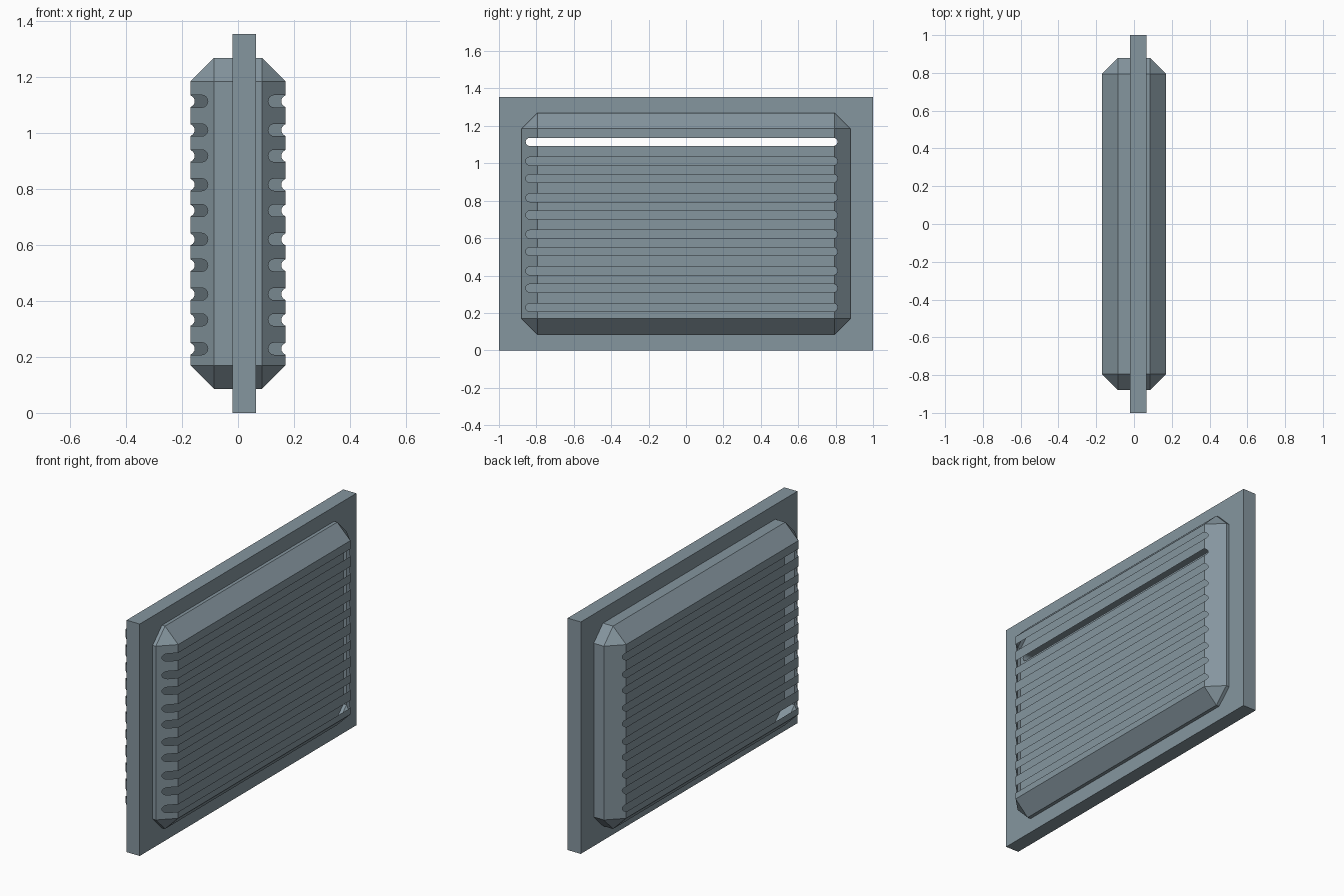
import bpy, bmesh, math
from mathutils import Matrix

if "Cube" in bpy.data.objects:
    bpy.data.objects.remove(bpy.data.objects["Cube"])

H = 1.355                      # plate height
CZ = H / 2
HX, HY, HZ, BEV = 0.17, 0.88, 0.5925, 0.085   # housing half sizes and chamfer
SLOT_R, Y0, Y1 = 0.022, -0.857, 0.81          # slot radius and ends

# blue-grey paint for both parts
paint = bpy.data.materials.new("blue_grey_paint")
paint.diffuse_color = (0.235, 0.303, 0.345, 1)
paint.use_nodes = True
paint.node_tree.nodes["Principled BSDF"].inputs["Base Color"].default_value = paint.diffuse_color


def make_object(name, bm):
    bmesh.ops.recalc_face_normals(bm, faces=bm.faces[:])
    me = bpy.data.meshes.new(name)
    bm.to_mesh(me)
    bm.free()
    me.materials.append(paint)
    ob = bpy.data.objects.new(name, me)
    bpy.context.collection.objects.link(ob)
    return ob


def box(bm, size, loc):
    m = Matrix.Translation(loc) @ Matrix.Diagonal((*size, 1))
    bmesh.ops.create_cube(bm, size=1, matrix=m)


def slot_cutter(name, heights):
    # round-ended bars running through the whole model along x
    bm = bmesh.new()
    n = 8
    for z in heights:
        ring = []
        for yc, start in ((Y1 - SLOT_R, -math.pi / 2), (Y0 + SLOT_R, math.pi / 2)):
            for i in range(n + 1):
                a = start + math.pi * i / n
                ring.append(bm.verts.new((-0.3, yc + SLOT_R * math.cos(a), z + SLOT_R * math.sin(a))))
        f = bm.faces.new(ring)
        ext = bmesh.ops.extrude_face_region(bm, geom=[f])
        top = [v for v in ext["geom"] if isinstance(v, bmesh.types.BMVert)]
        bmesh.ops.translate(bm, verts=top, vec=(0.6, 0, 0))
    ob = make_object(name, bm)
    ob.hide_render = True
    return ob


def cut(ob, cutter):
    mod = ob.modifiers.new("slots", 'BOOLEAN')
    mod.operation = 'DIFFERENCE'
    mod.solver = 'EXACT'
    mod.object = cutter
    bpy.context.view_layer.update()
    dg = bpy.context.evaluated_depsgraph_get()
    me = bpy.data.meshes.new_from_object(ob.evaluated_get(dg))
    ob.modifiers.clear()
    ob.data = me
    me.materials.clear()
    me.materials.append(paint)
    bpy.data.objects.remove(cutter)


# ten slots, in slightly uneven pairs
heights = [z - 0.1955 * k for k in range(5) for z in (1.1145, 1.0115)]

# mounting plate, open only behind the top slot
bm = bmesh.new()
box(bm, (0.085, 2, H), (0.0225, 0, CZ))
plate = make_object("mounting_plate", bm)
cut(plate, slot_cutter("plate_cutter", heights[:1]))

# chamfered hollow housing on both sides of the plate
bm = bmesh.new()
box(bm, (2 * HX, 2 * HY, 2 * HZ), (0, 0, CZ))
bmesh.ops.bevel(bm, geom=bm.edges[:], offset=BEV, offset_type='OFFSET',
                segments=1, profile=0.5, affect='EDGES')
housing = make_object("louvre_housing", bm)
cut(housing, slot_cutter("housing_cutter", heights))

# remove the slot tunnel walls so the housing is a thin sheet
bm = bmesh.new()
bm.from_mesh(housing.data)


def on_skin(v):
    x, y, z = HX - abs(v.x), HY - abs(v.y), HZ - abs(v.z - CZ)
    return min(x, y, z, x + y - BEV, y + z - BEV, x + z - BEV) < 1e-3


def is_wall(f):
    # slot walls run parallel to x and lie inside the slotted area
    c = f.calc_center_median()
    inside = Y0 - 0.005 < c.y < Y1 + 0.005 and abs(c.z - CZ) < HZ - BEV
    return abs(f.normal.x) < 0.01 and inside and not on_skin(c)


bmesh.ops.delete(bm, geom=[f for f in bm.faces if is_wall(f)], context='FACES')
for f in bm.faces:
    f.material_index = 0
bm.to_mesh(housing.data)
bm.free()
